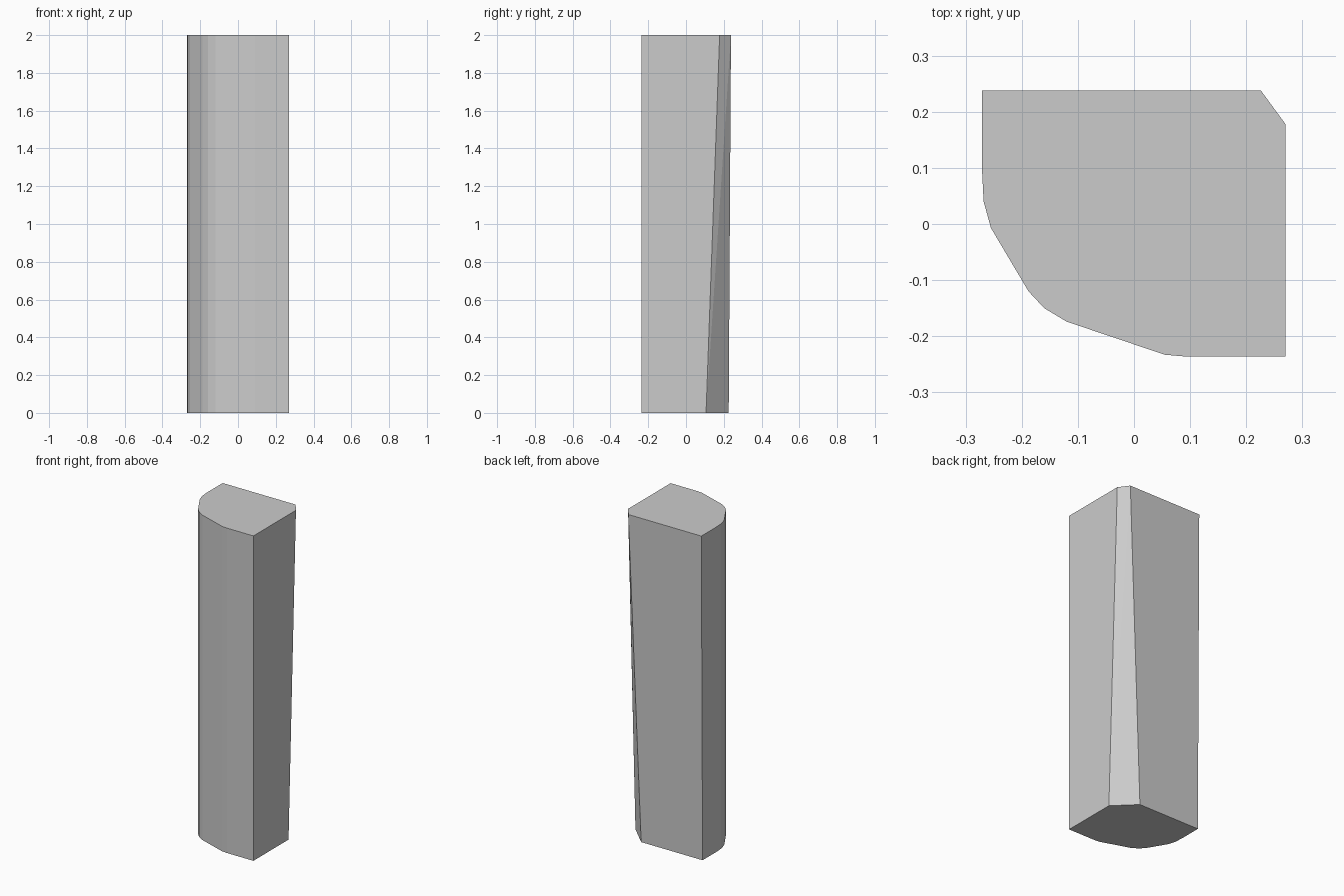
import bpy
import bmesh

if "Cube" in bpy.data.objects:
    bpy.data.objects.remove(bpy.data.objects["Cube"])

# Rounded front-left side of the cross-section, shared by top and bottom
curve = [(-0.271, 0.10), (-0.268, 0.04), (-0.255, -0.007), (-0.188, -0.12),
         (-0.16, -0.15), (-0.12, -0.174), (0.055, -0.233), (0.09, -0.236),
         (0.27, -0.236)]
# Back corners with the chamfer, which widens toward the ground
bottom_back = [(0.27, 0.106), (0.147, 0.226), (-0.271, 0.226)]
top_back = [(0.27, 0.178), (0.226, 0.238), (-0.271, 0.238)]

bm = bmesh.new()
bottom = [bm.verts.new((x, y, 0)) for x, y in curve + bottom_back]
top = [bm.verts.new((x, y, 2)) for x, y in curve + top_back]

# End caps
bm.faces.new(bottom[::-1])
bm.faces.new(top)

# Side walls; the twisted chamfer is split into two triangles
n = len(bottom)
chamfer = len(curve)
for i in range(n):
    j = (i + 1) % n
    if i == chamfer:
        bm.faces.new((bottom[i], top[j], top[i]))
        bm.faces.new((bottom[i], bottom[j], top[j]))
    else:
        bm.faces.new((bottom[i], bottom[j], top[j], top[i]))

bmesh.ops.recalc_face_normals(bm, faces=bm.faces)
mesh = bpy.data.meshes.new("pillar")
bm.to_mesh(mesh)
bm.free()
pillar = bpy.data.objects.new("pillar", mesh)
bpy.context.collection.objects.link(pillar)
